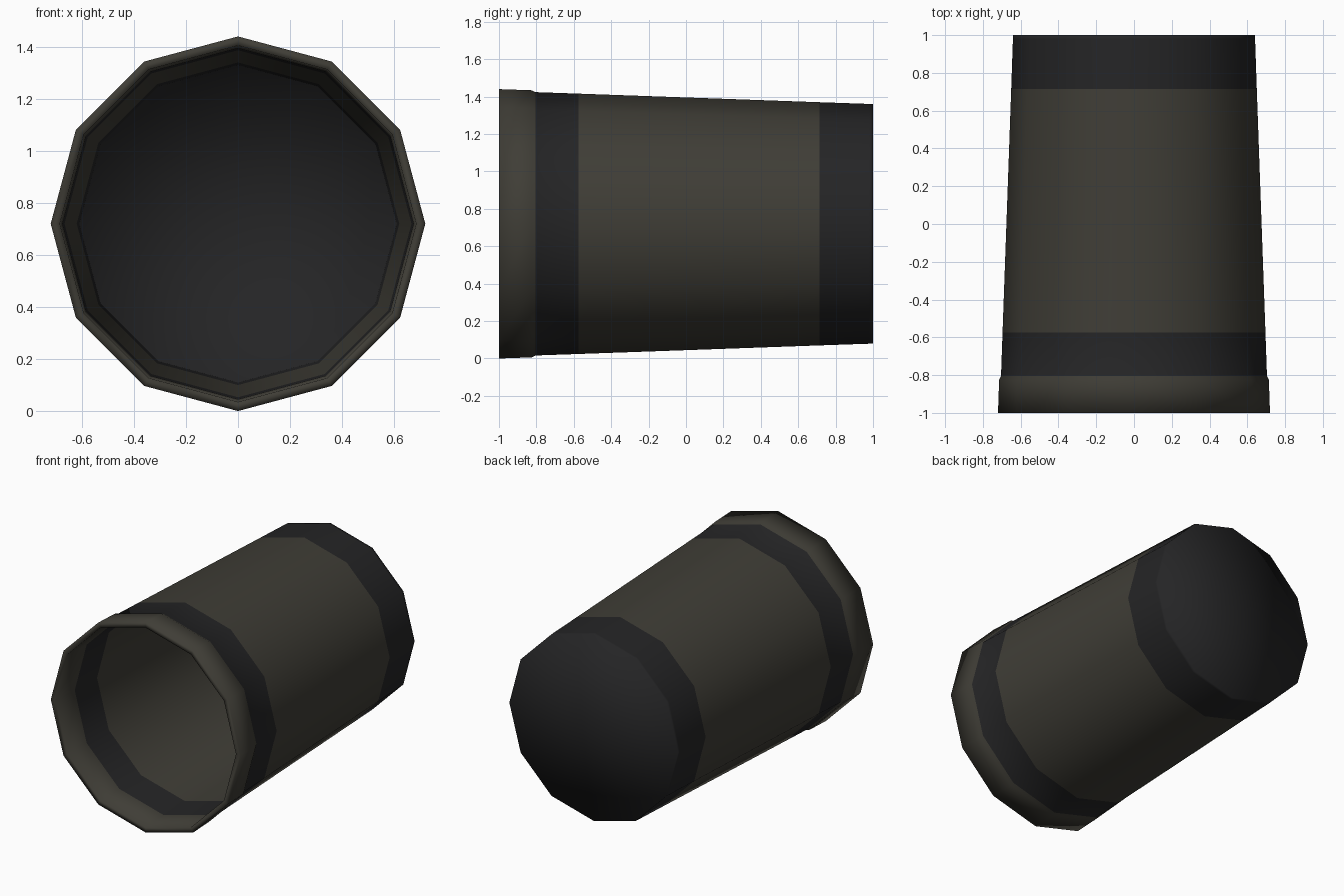
import bpy, bmesh, math

if "Cube" in bpy.data.objects:
    bpy.data.objects.remove(bpy.data.objects["Cube"])

SIDES = 12
CENTRE_Z = 0.72


def material(name, rgb):
    m = bpy.data.materials.new(name)
    m.diffuse_color = (*rgb, 1)
    m.use_nodes = True
    m.node_tree.nodes["Principled BSDF"].inputs["Base Color"].default_value = m.diffuse_color
    return m


olive = material("olive grey", (0.050, 0.047, 0.037))
dark = material("charcoal", (0.0180, 0.0180, 0.0190))

# Cup profile (radius, y): inner floor -> inner wall -> lip -> outer wall -> base
profile = [
    (0.610, 0.970), (0.611, 0.950), (0.620, 0.720), (0.667, -0.575),
    (0.675, -0.805), (0.685, -1.000),
    (0.720, -1.000), (0.714, -0.825), (0.704, -0.805), (0.696, -0.575),
    (0.650, 0.715), (0.641, 0.980), (0.640, 1.000),
]

bm = bmesh.new()
rings = []
for r, y in profile:
    ring = []
    for i in range(SIDES):
        a = 2 * math.pi * i / SIDES
        ring.append(bm.verts.new((r * math.cos(a), y, CENTRE_Z + r * math.sin(a))))
    rings.append(ring)

# Walls
for a, b in zip(rings, rings[1:]):
    for i in range(SIDES):
        j = (i + 1) % SIDES
        bm.faces.new((a[i], a[j], b[j], b[i]))

# Inner floor and outer base as fans
for ring, y in ((rings[0], 0.97), (rings[-1], 1.0)):
    hub = bm.verts.new((0, y, CENTRE_Z))
    for i in range(SIDES):
        bm.faces.new((ring[i], ring[(i + 1) % SIDES], hub))

bmesh.ops.recalc_face_normals(bm, faces=bm.faces)

# Dark band below the lip and dark base, by depth
for f in bm.faces:
    f.smooth = True
    y = f.calc_center_median().y
    f.material_index = 1 if y > 0.72 or -0.81 < y < -0.58 else 0

mesh = bpy.data.meshes.new("cup")
bm.to_mesh(mesh)
bm.free()
mesh.materials.append(olive)
mesh.materials.append(dark)
cup = bpy.data.objects.new("cup", mesh)
bpy.context.collection.objects.link(cup)
